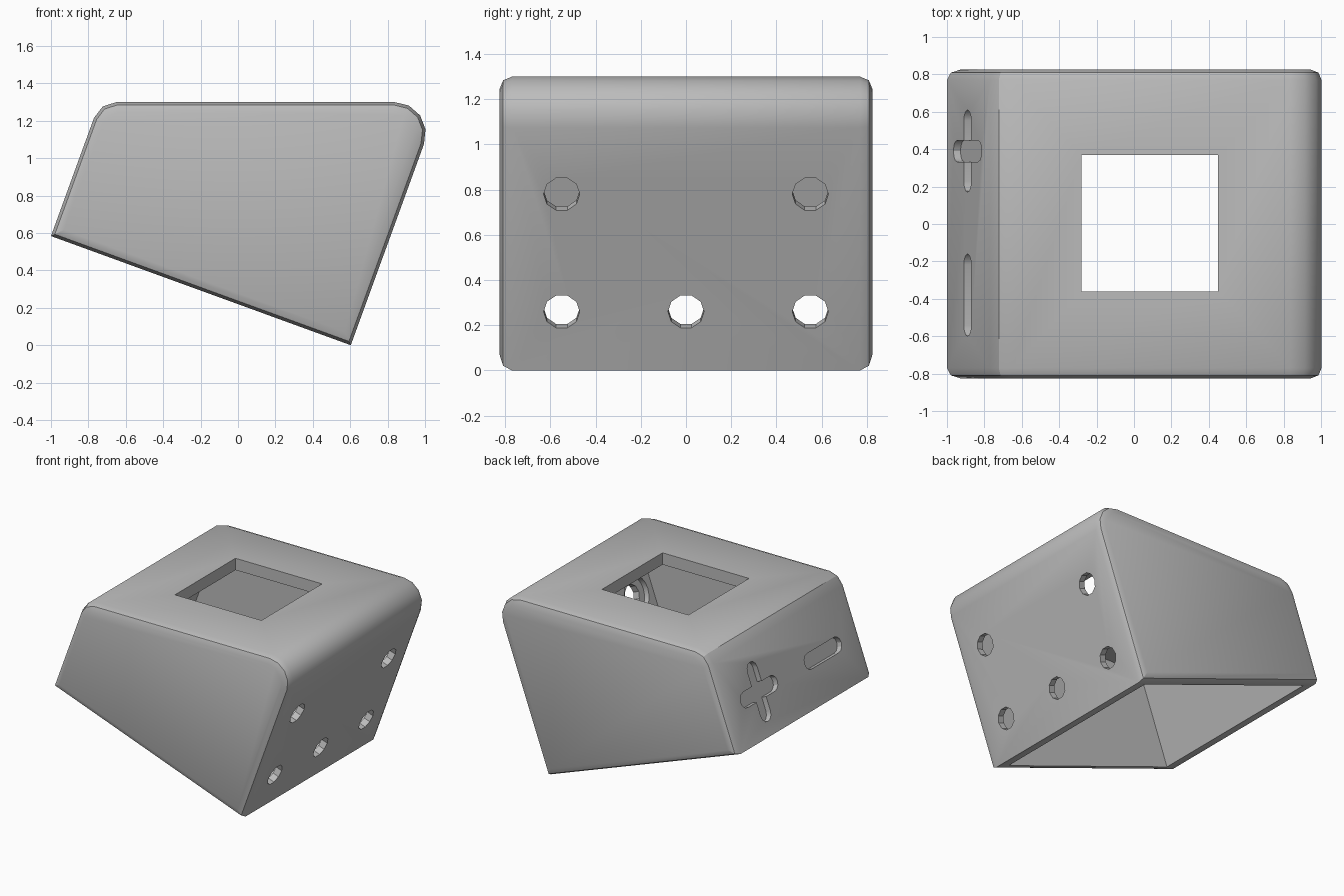
import bpy, bmesh, math
from mathutils import Vector, Matrix

if "Cube" in bpy.data.objects:
    bpy.data.objects.remove(bpy.data.objects["Cube"])

HALF, TOP, WALL, EDGE = 0.825, 1.30, 0.09, 0.055
V = Vector((math.cos(math.radians(20)), 0, -math.sin(math.radians(20))))  # along the open base
U = Vector((-V.z, 0, V.x))                                               # up the tilted walls
Y = Vector((0, 1, 0))
LOW = Vector((0.603, 0, 0))         # lower corner of the base
HIGH = LOW - V * (1.603 / V.x)      # raised corner of the base

grey = bpy.data.materials.new("plain_grey")
grey.use_nodes = True
grey.diffuse_color = (0.5, 0.5, 0.5, 1)
grey.node_tree.nodes["Principled BSDF"].inputs["Base Color"].default_value = (0.5, 0.5, 0.5, 1)


def up_to(p, z):
    """Point at height z on the wall line through p."""
    return p + U * ((z - p.z) / U.z)


def fillet(prev, corner, nxt, tangent, segs):
    """Arc points that round one corner of the side profile."""
    a, b = (prev - corner).normalized(), (nxt - corner).normalized()
    half = a.angle(b) / 2
    centre = corner + (a + b).normalized() * tangent / math.cos(half)
    start, end = corner + a * tangent - centre, corner + b * tangent - centre
    return [centre + start.slerp(end, i / segs) * start.length for i in range(segs + 1)]


def prism(name, points, offset, rim=0):
    """Extrude a closed outline, optionally rounding the end rims."""
    bm = bmesh.new()
    base = bm.faces.new([bm.verts.new(p) for p in points])
    ext = bmesh.ops.extrude_face_region(bm, geom=[base], use_keep_orig=True)["geom"]
    new = [g for g in ext if isinstance(g, bmesh.types.BMVert)]
    bmesh.ops.translate(bm, verts=new, vec=offset)
    bmesh.ops.recalc_face_normals(bm, faces=bm.faces[:])
    if rim:
        caps = [f for f in bm.faces if abs(f.normal.y) > 0.9]
        bmesh.ops.bevel(bm, geom=list({e for f in caps for e in f.edges}), offset=rim,
                        segments=2, profile=0.5, affect='EDGES')
    mesh = bpy.data.meshes.new(name)
    bm.to_mesh(mesh)
    bm.free()
    ob = bpy.data.objects.new(name, mesh)
    bpy.context.collection.objects.link(ob)
    mesh.materials.append(grey)
    return ob


def cut(cutter):
    """Subtract a cutter from the enclosure and discard it."""
    cutter.hide_render = True
    mod = enclosure.modifiers.new("cut", 'BOOLEAN')
    mod.operation, mod.solver, mod.object = 'DIFFERENCE', 'EXACT', cutter
    bpy.context.view_layer.objects.active = enclosure
    bpy.ops.object.modifier_apply(modifier=mod.name)
    bpy.data.objects.remove(cutter)


def disc(centre, radius, n=10):
    return [centre + (Y * math.cos(a) + U * math.sin(a)) * radius
            for a in (math.tau * i / n for i in range(n))]


def slot(centre, along, across, length, width):
    """Rounded-end slot outline."""
    pts = []
    for side in (1, -1):
        for i in range(7):
            a = math.pi * (i / 6 - 0.5)
            pts.append(centre + side * (along * (length / 2 - width / 2 + math.cos(a) * width / 2)
                                        + across * math.sin(a) * width / 2))
    return pts


# Enclosure body with rounded top corners
left_top, right_top = up_to(HIGH, TOP), up_to(LOW, TOP)
profile = ([LOW, HIGH] + fillet(HIGH, left_top, right_top, 0.09, 2)
           + fillet(left_top, right_top, LOW, 0.24, 4))
enclosure = prism("enclosure", [p - Y * HALF for p in profile], Y * HALF * 2, EDGE)

# Hollow interior, open at the base
a, b = HIGH + V * WALL, LOW - V * WALL
cavity = [b - U * 0.2, a - U * 0.2, up_to(a, TOP - WALL), up_to(b, TOP - WALL)]
cut(prism("cavity", [p - Y * (HALF - WALL) for p in cavity], Y * (HALF - WALL) * 2))

# Square window in the top
square = [Vector((x, y, TOP + 0.1)) for x, y in
          ((-0.28, -0.36), (0.45, -0.36), (0.45, 0.37), (-0.28, 0.37))]
cut(prism("window", square, Vector((0, 0, -0.3))))

# Round holes with a wider recess on the inside
for y, z in ((-0.55, 0.26), (0, 0.26), (0.55, 0.26), (-0.55, 0.78), (0.55, 0.78)):
    c = up_to(LOW, z) + Y * y
    cut(prism("hole", disc(c + V * 0.1, 0.08), V * -0.3))
    cut(prism("recess", disc(c - V * 0.05, 0.135, 20), V * -0.1))

# Shallow plus and minus marks on the short wall
for y, directions in ((0.39, ((Y, U), (U, Y))), (-0.38, ((Y, U),))):
    c = up_to(HIGH, 0.885) + Y * y - V * 0.1
    for along, across in directions:
        cut(prism("mark", slot(c, along, across, 0.44, 0.115), V * 0.14))

bpy.ops.object.select_all(action='DESELECT')
enclosure.select_set(True)
bpy.context.view_layer.objects.active = enclosure
bpy.ops.object.shade_smooth_by_angle(angle=math.radians(30))
